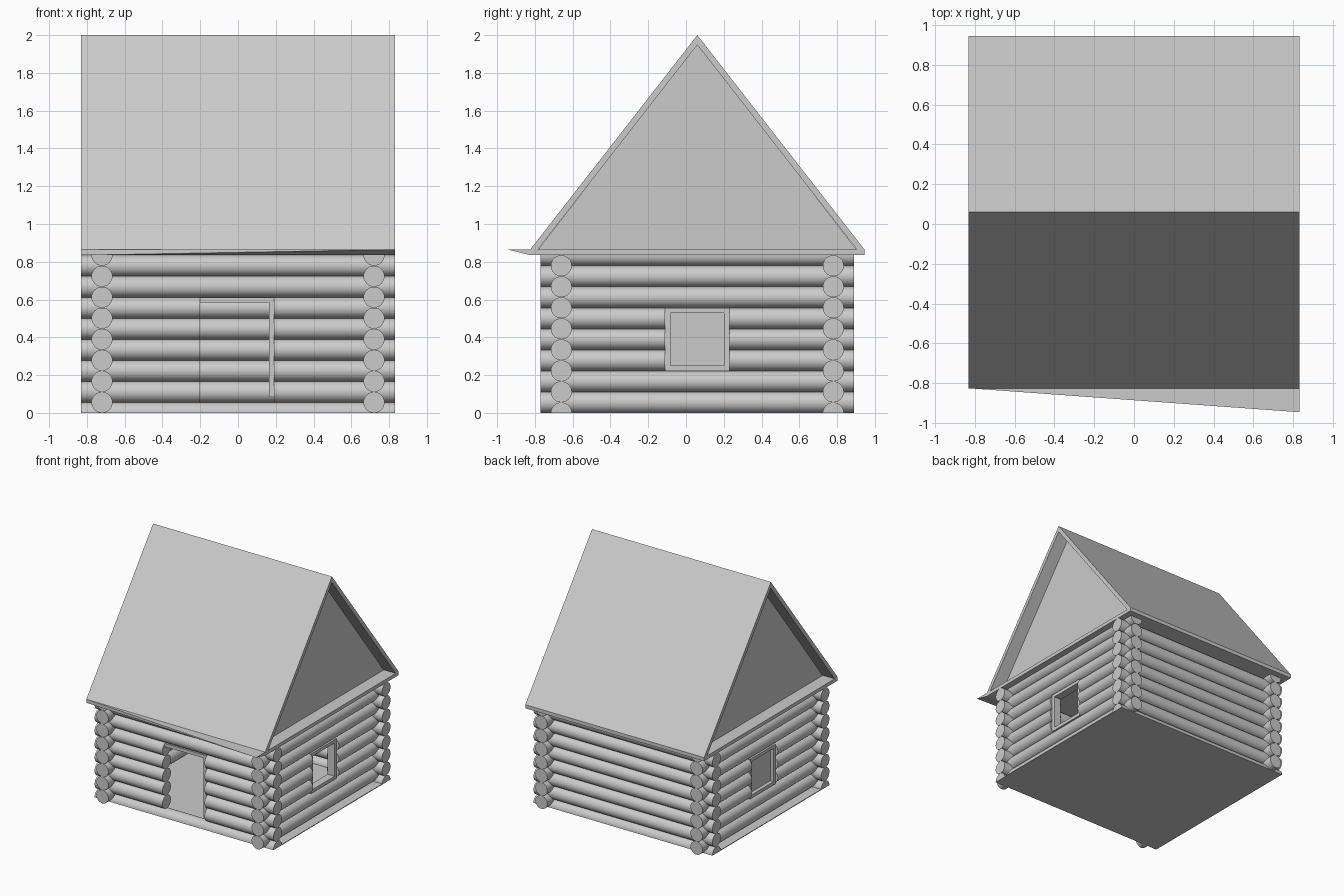
import bpy, bmesh, math
from mathutils import Vector

cube = bpy.data.objects.get("Cube")
if cube:
    bpy.data.objects.remove(cube, do_unlink=True)

grey = bpy.data.materials.new("light_grey")
grey.use_nodes = True
colour = (0.6, 0.6, 0.6, 1)
grey.diffuse_color = colour
grey.node_tree.nodes["Principled BSDF"].inputs["Base Color"].default_value = colour

PITCH = 0.1113          # log diameter and course height
HALF = 0.83             # half length of logs and roof
MID_Y = 0.06            # middle of the house in y
WALL = 0.72             # distance of wall centre lines from the middle
EAVE = 7.5 * PITCH      # top of the walls
PLATE = EAVE + 0.03     # top of the ceiling plate


def finish(name, bm, smooth=False):
    bmesh.ops.recalc_face_normals(bm, faces=bm.faces)
    mesh = bpy.data.meshes.new(name)
    bm.to_mesh(mesh)
    bm.free()
    mesh.materials.append(grey)
    obj = bpy.data.objects.new(name, mesh)
    bpy.context.collection.objects.link(obj)
    if smooth:
        bpy.ops.object.select_all(action="DESELECT")
        obj.select_set(True)
        bpy.context.view_layer.objects.active = obj
        bpy.ops.object.shade_smooth_by_angle(angle=math.radians(35))
    return obj


def extrude(bm, points, vector):
    face = bm.faces.new([bm.verts.new(p) for p in points])
    new = bmesh.ops.extrude_face_region(bm, geom=[face], use_keep_orig=True)["geom"]
    bmesh.ops.translate(bm, vec=vector, verts=[v for v in new if isinstance(v, bmesh.types.BMVert)])


def add_box(bm, lo, hi):
    extrude(bm, [(lo[0], lo[1], lo[2]), (hi[0], lo[1], lo[2]),
                 (hi[0], hi[1], lo[2]), (lo[0], hi[1], lo[2])], Vector((0, 0, hi[2] - lo[2])))


def add_log(bm, along_x, start, end, offset, z, arc):
    """A round log; arc gives the first angle and sweep of its section."""
    steps = 32 if arc[1] > math.pi + 1 else 17
    div = steps if steps == 32 else steps - 1
    points = []
    for i in range(steps):
        a = arc[0] + arc[1] * i / div
        c, h = offset + PITCH / 2 * math.cos(a), z + PITCH / 2 * math.sin(a)
        points.append((start, c, h) if along_x else (c, start, h))
    length = end - start
    extrude(bm, points, Vector((length, 0, 0) if along_x else (0, length, 0)))


def log_wall(name, along_x, offset, opening=None, courses=()):
    """Eight stacked logs, cut short at the opening in the given courses."""
    bm = bmesh.new()
    mid = 0 if along_x else MID_Y
    for k in range(8):
        z = (k if along_x else k + 0.5) * PITCH
        arc = (0, 2 * math.pi)
        if along_x and k == 0:
            arc = (0, math.pi)
        elif not along_x and k == 7:
            arc = (math.pi, math.pi)
        spans = [(mid - HALF, mid + HALF)]
        if opening and k in courses:
            spans = [(mid - HALF, opening[0]), (opening[1], mid + HALF)]
        for a, b in spans:
            add_log(bm, along_x, a, b, offset, z, arc)
    finish(name, bm, smooth=True)


# Log walls with doorway and two windows
window = (-0.11, 0.23)
log_wall("front_wall_logs", True, MID_Y - WALL, (-0.2, 0.19), range(1, 6))
log_wall("back_wall_logs", True, MID_Y + WALL)
for side, name in ((1, "left"), (-1, "right")):
    log_wall(name + "_wall_logs", False, side * WALL, window, range(2, 5))

    # Window frame
    bm = bmesh.new()
    x0, x1 = sorted((side * 0.69, side * 0.755))
    z0, z1, w = 2 * PITCH, 5 * PITCH, 0.028
    for z in (z0, z1 - w):
        add_box(bm, (x0, window[0], z), (x1, window[1], z + w))
    for y in (window[0], window[1] - w):
        add_box(bm, (x0, y, z0 + w), (x1, y + w, z1 - w))
    finish(name + "_window_frame", bm)

    # Gable set back under the roof
    bm = bmesh.new()
    extrude(bm, [(side * WALL, MID_Y - 0.85, PLATE - 0.01), (side * WALL, MID_Y + 0.85, PLATE - 0.01),
                 (side * WALL, MID_Y, 1.955)], Vector((-side * 0.03, 0, 0)))
    finish(name + "_gable", bm)

# Pane closing one window
bm = bmesh.new()
add_box(bm, (-0.725, window[0] + 0.01, 2 * PITCH + 0.01), (-0.715, window[1] - 0.01, 5 * PITCH - 0.01))
finish("right_window_pane", bm)

# Door jamb and lintel board
bm = bmesh.new()
add_box(bm, (0.165, -0.69, 0.085), (0.19, -0.63, 0.585))
add_box(bm, (-0.2, -0.69, 0.585), (0.19, -0.63, 5.5 * PITCH))
finish("door_frame", bm)

# Floor
bm = bmesh.new()
add_box(bm, (-HALF, MID_Y - 0.775, 0), (HALF, MID_Y + 0.775, 0.006))
finish("floor", bm)

# Ceiling plate with a front lip that widens to one end
bm = bmesh.new()
front, back = MID_Y - 0.885, MID_Y + 0.885
lo = [bm.verts.new((x, y, EAVE)) for x, y in
      ((-HALF, front), (HALF, front), (HALF, back), (-HALF, back))]
hi = [bm.verts.new((x, y, PLATE)) for x, y in
      ((-HALF, front), (HALF, -0.945), (HALF, back), (-HALF, back))]
bm.faces.new(lo)
bm.faces.new(hi)
bm.faces.new((lo[0], lo[1], hi[1]))
bm.faces.new((lo[0], hi[1], hi[0]))
for i in (1, 2, 3):
    j = (i + 1) % 4
    bm.faces.new((lo[i], lo[j], hi[j], hi[i]))
finish("ceiling_plate", bm)

# Roof: two sloping slabs meeting at the ridge
bm = bmesh.new()
section = [(front, PLATE), (MID_Y, 2), (back, PLATE),
           (back - 0.04, PLATE), (MID_Y, 1.948), (front + 0.04, PLATE)]
extrude(bm, [(-HALF, y, z) for y, z in section], Vector((2 * HALF, 0, 0)))
finish("roof", bm)
